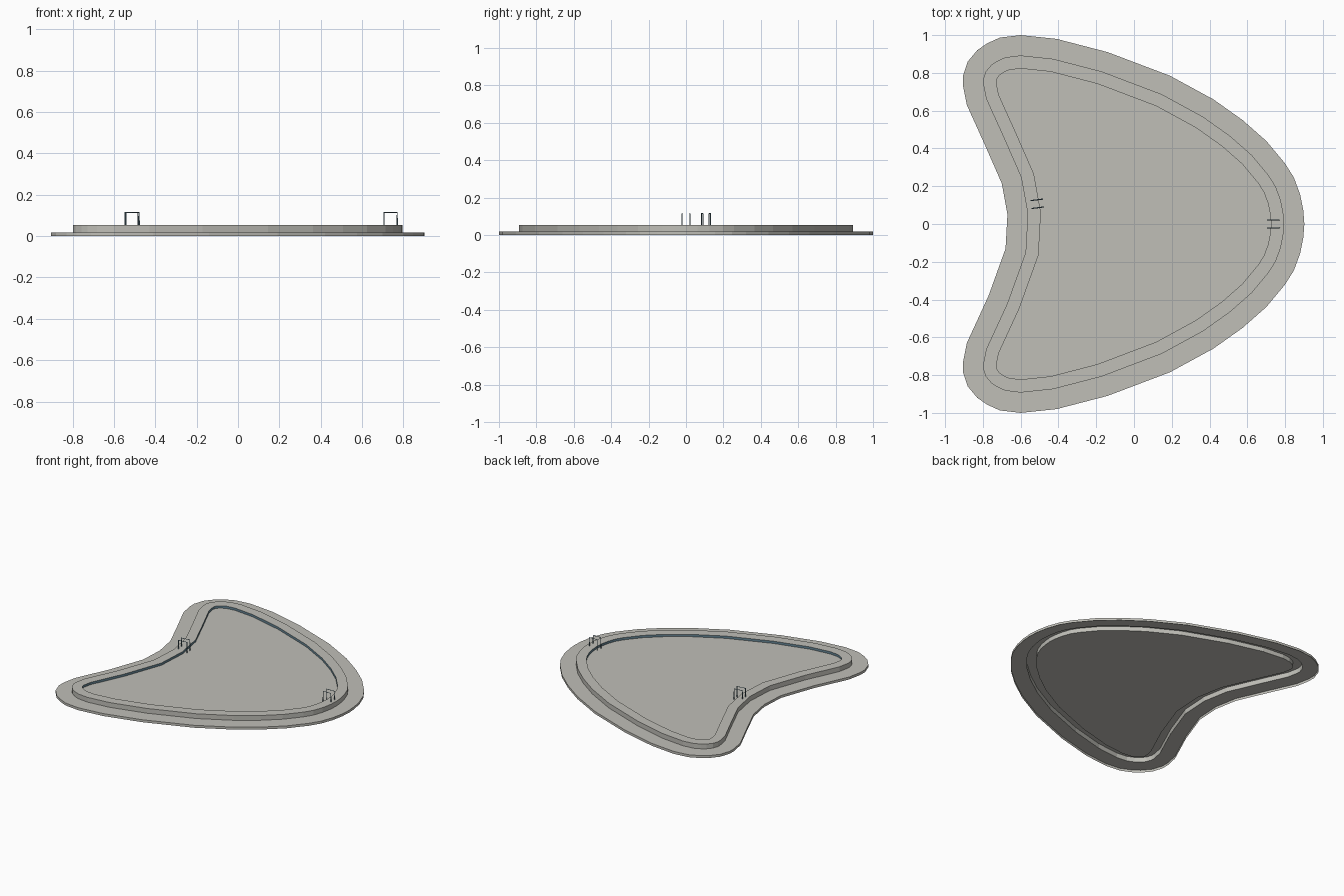
import bpy, math
from mathutils import Vector

if "Cube" in bpy.data.objects:
    bpy.data.objects.remove(bpy.data.objects["Cube"])

DECK_Z, COPING_Z, FLOOR_Z, BASE_Z, RAIL_Z = 0.018, 0.053, 0.036, 0.02, 0.118


def material(name, rgb):
    m = bpy.data.materials.new(name)
    m.diffuse_color = (*rgb, 1)
    m.use_nodes = True
    m.node_tree.nodes["Principled BSDF"].inputs["Base Color"].default_value = m.diffuse_color
    return m


stone = material("warm grey stone", (0.525, 0.52, 0.478))
steel = material("slate blue steel", (0.13, 0.23, 0.29))

# Kidney outline: half of the convex side plus tip, mirrored, then the hollow side
half = [(.902, 0), (.896, .075), (.88, .155), (.847, .245), (.80, .32), (.70, .44),
        (.575, .55), (.42, .66), (.19, .785), (-.14, .91), (-.41, .98), (-.60, 1.0),
        (-.71, .987), (-.78, .955), (-.83, .92), (-.88, .86), (-.905, .785),
        (-.905, .73), (-.885, .63)]
hollow = [(-.79, .42), (-.70, .215), (-.67, .05), (-.68, -.13), (-.77, -.38)]
outline = [Vector(p) for p in
           half + hollow + [(x, -y) for x, y in reversed(half[1:])]]


def inset(points, d):
    """Move every edge of a counter-clockwise outline inward by d."""
    out = []
    for i, p in enumerate(points):
        a = (p - points[i - 1]).normalized()
        b = (points[(i + 1) % len(points)] - p).normalized()
        n1, n2 = Vector((-a.y, a.x)), Vector((-b.y, b.x))
        out.append(p + (n1 + n2) * d / (1 + n1.dot(n2)))
    return out


def shell(name, rings, mat, cap=False):
    """Bridge (outline, z) rings into bands, optionally closing the last one."""
    n = len(outline)
    verts = [(p.x, p.y, z) for pts, z in rings for p in pts]
    faces = [(r * n + i, r * n + (i + 1) % n, (r + 1) * n + (i + 1) % n, (r + 1) * n + i)
             for r in range(len(rings) - 1) for i in range(n)]
    if cap:
        faces.append(tuple(range((len(rings) - 1) * n, len(rings) * n)))
    me = bpy.data.meshes.new(name)
    me.from_pydata(verts, [], faces)
    me.materials.append(mat)
    ob = bpy.data.objects.new(name, me)
    bpy.context.collection.objects.link(ob)
    return ob


coping_outer = inset(outline, .107)
coping_inner = inset(outline, .176)
basin_outer = inset(outline, .170)

# Deck with its skirt, raised coping, pool lining and pool floor
shell("deck", [(outline, 0), (outline, DECK_Z), (coping_outer, DECK_Z)], stone)
shell("coping", [(coping_outer, DECK_Z), (coping_outer, COPING_Z),
                 (coping_inner, COPING_Z)], stone)
shell("pool_lining", [(coping_inner, COPING_Z), (coping_inner, FLOOR_Z)], steel)
shell("pool_floor", [(coping_inner, FLOOR_Z)], stone, cap=True)

# Underside of the basin, hidden from above
basin = shell("basin_underside", [(basin_outer, COPING_Z - .002), (basin_outer, BASE_Z)],
              stone, cap=True)
basin.data.flip_normals()


def handrail(name, centre, angle, side):
    """Thin square-section hoop standing on the coping and dipping into the pool."""
    path = [(-.032, COPING_Z), (-.032, RAIL_Z), (.032, RAIL_Z), (.032, FLOOR_Z)]
    cu = bpy.data.curves.new(name, 'CURVE')
    cu.dimensions = '3D'
    cu.bevel_depth = .003
    cu.bevel_resolution = 0
    sp = cu.splines.new('POLY')
    sp.points.add(len(path) - 1)
    for pt, (u, z) in zip(sp.points, path):
        pt.co = (u, side * .021, z - .003 * (z == RAIL_Z), 1)
    cu.materials.append(steel)
    ob = bpy.data.objects.new(name, cu)
    ob.location = (*centre, 0)
    ob.rotation_euler.z = angle
    bpy.context.collection.objects.link(ob)


# A pair of handrails at each end of the pool
for side, label in ((-1, "front"), (1, "back")):
    handrail("left_handrail_" + label, (-.512, .107), math.radians(7), side)
    handrail("right_handrail_" + label, (.738, 0), math.pi, side)
